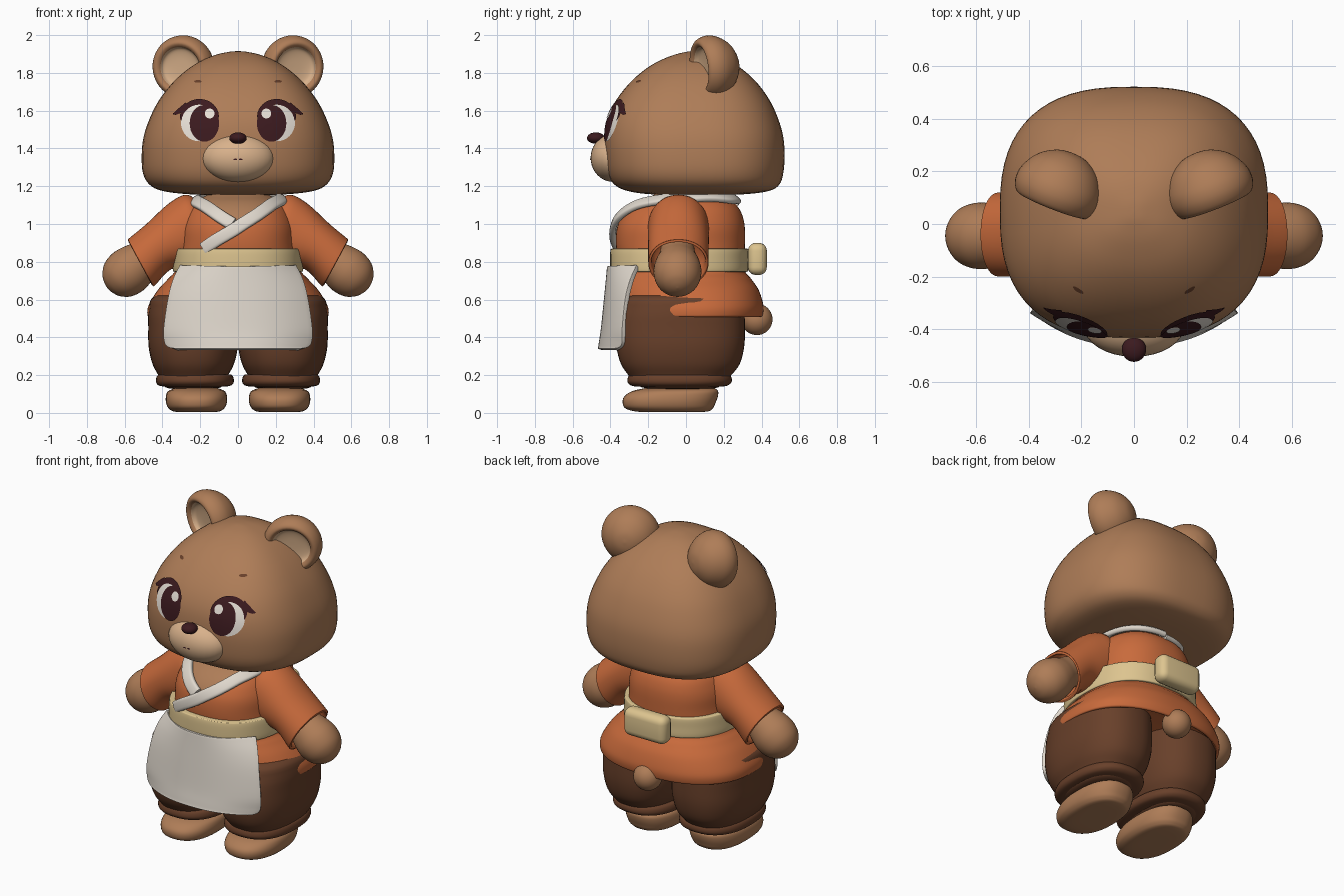
import bpy, bmesh, math
from mathutils import Vector as V
from mathutils.bvhtree import BVHTree

if "Cube" in bpy.data.objects:
    bpy.data.objects.remove(bpy.data.objects["Cube"])


def colour(name, r, g, b):
    m = bpy.data.materials.new(name)
    m.diffuse_color = [(c / 255) ** 2.2 for c in (r, g, b)] + [1]
    m.use_nodes = True
    m.node_tree.nodes["Principled BSDF"].inputs["Base Color"].default_value = m.diffuse_color
    return m


FUR = colour("brown fur", 173, 124, 88)
CREAM = colour("cream fur", 216, 176, 138)
ORANGE = colour("orange cloth", 199, 106, 62)
PANTS = colour("dark brown cloth", 104, 66, 46)
APRON = colour("off white cloth", 222, 214, 203)
BELT = colour("straw cloth", 220, 195, 142)
DARK = colour("dark plum", 62, 32, 36)
WHITE = colour("eye white", 240, 232, 222)


def finish(name, bm, mats, rule=None):
    bmesh.ops.recalc_face_normals(bm, faces=bm.faces)
    for f in bm.faces:
        f.smooth = True
        if rule:
            f.material_index = rule(f.calc_center_median())
    me = bpy.data.meshes.new(name)
    tree = BVHTree.FromBMesh(bm)
    bm.to_mesh(me)
    bm.free()
    for m in mats:
        me.materials.append(m)
    ob = bpy.data.objects.new(name, me)
    bpy.context.collection.objects.link(ob)
    return ob, tree


def spline(keys, sub):
    """Catmull-Rom through tuples of vectors."""
    out = []
    for i in range(len(keys) - 1):
        four = [keys[max(0, min(len(keys) - 1, i + k))] for k in (-1, 0, 1, 2)]
        for s in range(sub):
            t = s / sub
            out.append(tuple(0.5 * (2 * b + (c - a) * t + (2 * a - 5 * b + 4 * c - d) * t * t
                                    + (3 * b - a - 3 * c + d) * t ** 3) for a, b, c, d in zip(*four)))
    return out + [keys[-1]]


def loft(name, keys, mats, e=2.4, n=48, sub=4, rule=None):
    """Skin over superellipse rings given as (centre, half axis, half axis)."""
    bm, rows = bmesh.new(), []
    for c, u, v in spline(keys, sub):
        row = []
        for i in range(n):
            a = 2 * math.pi * i / n
            p, q = (math.copysign(abs(w) ** (2 / e), w) for w in (math.cos(a), math.sin(a)))
            row.append(bm.verts.new(c + u * p + v * q))
        rows.append(row)
    for a, b in zip(rows, rows[1:]):
        for i in range(n):
            bm.faces.new((a[i], a[(i + 1) % n], b[(i + 1) % n], b[i]))
    bm.faces.new(rows[0])
    bm.faces.new(rows[-1])
    return finish(name, bm, mats, rule)


def stack(name, rows, mats, cx=0, **kw):
    """Loft upwards from rows of height, half width, front y, back y."""
    return loft(name, [(V((cx, (f + b) / 2, z)), V((w, 0, 0)), V((0, (b - f) / 2, 0)))
                       for z, w, f, b in rows], mats, **kw)


def turned(name, o, axis, prof, mats, **kw):
    """Round shape about a slanted axis from rows of distance, radius."""
    a = axis.normalized()
    u = a.cross(V((0, 0, 1))).normalized()
    w = a.cross(u)
    return loft(name, [(o + a * h, u * r, w * r) for h, r in prof], mats, e=2, n=40, **kw)


def ball(name, loc, size, mat):
    bm = bmesh.new()
    bmesh.ops.create_uvsphere(bm, u_segments=32, v_segments=20, radius=1)
    for v in bm.verts:
        v.co = V(loc) + V(a * b for a, b in zip(v.co, size))
    return finish(name, bm, [mat])


# Head, muzzle and nose
head, head_tree = stack("head", [
    (1.15, .005, .05, .06), (1.157, .25, -.18, .30), (1.175, .40, -.31, .44), (1.21, .47, -.38, .495),
    (1.27, .503, -.415, .515), (1.36, .51, -.43, .522), (1.46, .50, -.432, .515), (1.56, .467, -.415, .487),
    (1.66, .415, -.367, .44), (1.76, .335, -.285, .365), (1.84, .237, -.185, .27), (1.89, .135, -.08, .18),
    (1.911, .05, 0, .1), (1.915, .004, .04, .05)], [FUR], e=2.6, n=64)
_, muzzle_tree = ball("muzzle", (0, -.385, 1.35), (.192, .12, .127), CREAM)
ball("nose", (0, -.477, 1.455), (.046, .047, .03), DARK)


def on_head(x, z, off, tree):
    return tree.ray_cast(V((x, -2, z)), V((0, 1, 0)))[0] + V((0, -off, 0))


def spot(name, x, z, rx, rz, off, mat, tree=head_tree):
    """Thin oval laid on the face."""
    bm, n, rings = bmesh.new(), 32, []
    for k in (.02, .25, .5, .75, 1):
        rings.append([bm.verts.new(on_head(x + rx * k * math.cos(2 * math.pi * i / n),
                                           z + rz * k * math.sin(2 * math.pi * i / n), off, tree))
                      for i in range(n)])
    bm.faces.new(rings[0])
    for a, b in zip(rings, rings[1:]):
        for i in range(n):
            bm.faces.new((a[i], a[(i + 1) % n], b[(i + 1) % n], b[i]))
    finish(name, bm, [mat])


def lash(name, pairs, mat):
    """Thin band on the face between inner and outer (x, z) points."""
    bm = bmesh.new()
    rows = [[bm.verts.new(on_head(a[0] + (b[0] - a[0]) * t, a[1] + (b[1] - a[1]) * t, .01, head_tree))
             for t in (0, .5, 1)] for a, b in pairs]
    for a, b in zip(rows, rows[1:]):
        for i in (0, 1):
            bm.faces.new((a[i], a[i + 1], b[i + 1], b[i]))
    finish(name, bm, [mat])


for s in (1, -1):
    # Eyes, lashes, brows and mouth
    spot("eye_white", s * .205, 1.535, .097, .097, .004, WHITE)
    spot("iris", s * .178, 1.533, .078, .097, .007, DARK)
    spot("eye_highlight", s * .15, 1.585, .026, .026, .01, WHITE)
    arc = []
    for i in range(25):
        t = i / 24
        a = math.radians(5 + 165 * t)
        k = .004 + .026 * math.sin(math.pi * t) ** .7
        arc.append([(s * (.203 + (.096 + j) * math.cos(a)), 1.54 + (.092 + j) * math.sin(a)) for j in (0, k)])
    lash("upper_lash", arc, DARK)
    lash("lash_flick", [[(s * x, z), (s * x2, z2)] for x, z, x2, z2 in (
        (.265, 1.61, .275, 1.645), (.305, 1.587, .315, 1.612), (.33, 1.578, .337, 1.59), (.343, 1.58, .345, 1.585))], DARK)
    spot("brow", s * .212, 1.755, .02, .007, .004, PANTS)
    spot("mouth", s * .014, 1.342, .01, .004, .003, DARK, muzzle_tree)

    # Ears: domed back, rolled rim, hollow pale front
    o, ax = V((s * .285, .14, 1.832)), V((s * .36, -.92, -.1)).normalized()
    turned("ear", o, ax, [(-.14, .003), (-.13, .06), (-.09, .122), (-.03, .16), (.02, .168), (.06, .155),
                          (.075, .135), (.065, .115), (.04, .1), (.03, .06), (.028, .003)], [FUR, CREAM],
           rule=lambda c, o=o, ax=ax: int((c - o).dot(ax) > 0 and ((c - o) - ax * (c - o).dot(ax)).length < .112))

    # Sleeves with hollow cuffs
    loft("sleeve", [(V((s * x, -.04, z)), V((s * hx, 0, hz)), V((0, ry, 0))) for x, z, hx, hz, ry in (
        (.14, 1.0, .003, .01, .01), (.17, 1.0, .03, .10, .10), (.22, .99, .05, .165, .155),
        (.30, .945, .065, .165, .162), (.42, .88, .065, .12, .16), (.505, .802, .068, .125, .16),
        (.515, .795, .066, .122, .157), (.513, .797, .058, .108, .143), (.45, .85, .05, .095, .125),
        (.44, .86, .003, .005, .005))], [ORANGE], e=2.1)

    # Arms and paws
    turned("arm", V((s * .44, -.045, .86)), V((s * .145, 0, -.115)), [
        (0, .09), (.06, .1), (.12, .118), (.185, .127), (.25, .112), (.295, .075), (.315, .035), (.321, .003)], [FUR])

    # Trouser legs, gathered hems, ankles and feet
    stack("trouser_leg", [(.125, .005, -.03, -.02), (.13, .13, -.21, .15), (.16, .165, -.27, .2), (.2, .185, -.305, .24),
                          (.26, .216, -.345, .285), (.35, .236, -.368, .308), (.45, .238, -.37, .312),
                          (.55, .235, -.35, .305), (.62, .2, -.3, .27), (.65, .005, -.03, -.02)], [PANTS], cx=s * .237)
    stack("trouser_hem", [(.14, .17, -.27, .2), (.147, .195, -.295, .225), (.165, .206, -.31, .242),
                          (.19, .203, -.307, .24), (.203, .19, -.295, .225), (.205, .16, -.27, .2)], [PANTS], cx=s * .228)
    stack("foot", [(.004, .005, -.09, -.08), (.006, .11, -.25, .1), (.022, .145, -.317, .14), (.05, .16, -.335, .155),
                   (.085, .162, -.328, .168), (.115, .15, -.285, .17), (.133, .11, -.21, .15), (.15, .1, -.16, .13),
                   (.19, .1, -.14, .12)], [FUR], cx=s * .22)

# Jacket with flared skirt; fur shows in the neckline
_, jacket_tree = stack("jacket", [
    (.56, .005, 0, .01), (.555, .40, -.32, .33), (.515, .455, -.35, .385), (.508, .47, -.363, .397), (.52, .48, -.37, .408),
    (.57, .473, -.37, .41), (.65, .425, -.365, .385), (.71, .37, -.355, .345), (.76, .33, -.35, .31), (.88, .311, -.37, .312),
    (.97, .306, -.367, .312), (1.03, .29, -.345, .303), (1.08, .265, -.305, .282), (1.12, .225, -.25, .245),
    (1.15, .17, -.18, .19), (1.18, .12, -.12, .13)], [ORANGE, FUR], n=96, sub=6,
    rule=lambda c: int(c.z > 1.145 or (c.y < 0 and abs(c.x) < (c.z - .985) / .63)))


# Crossed collar bands, laid on the jacket
def collar(name, pts, lift):
    pts = [p[0] for p in spline([(V(p),) for p in pts], 4)]
    hits = [jacket_tree.find_nearest(p) for p in pts]
    pos = [h[0] + h[1] * lift for h in hits]
    rings = []
    for i, p in enumerate(pos):
        t = (pos[min(i + 1, len(pos) - 1)] - pos[max(i - 1, 0)]).normalized()
        nrm = sum((h[1] for h in hits[max(0, i - 2):i + 3]), V()).normalized()
        rings.append((p, t.cross(nrm).normalized() * .035, nrm * .017))
    first, last = rings[0], rings[-1]
    rings = [(first[0], first[1] * .6, first[2] * .4)] + rings + [(last[0], last[1] * .8, last[2] * .4)]
    loft(name, rings, [APRON], e=3.2, n=20, sub=2)


collar("collar_under", [(0, .25, 1.12), (-.14, .21, 1.12), (-.215, .05, 1.125), (-.22, -.13, 1.12),
                        (-.17, -.25, 1.09), (-.1, -.34, 1.045), (-.03, -.37, 1.0)], .008)
collar("collar_over", [(0, .25, 1.12), (.14, .21, 1.12), (.215, .05, 1.125), (.22, -.13, 1.12),
                       (.17, -.25, 1.09), (.1, -.34, 1.045), (0, -.37, .98), (-.1, -.36, .92), (-.175, -.34, .87)], .02)

# Belt and its knot at the back
stack("belt", [(.745, .29, -.34, .28), (.747, .335, -.39, .32), (.757, .345, -.4, .33), (.81, .344, -.402, .33),
               (.86, .34, -.4, .33), (.87, .331, -.39, .32), (.872, .29, -.34, .28)], [BELT], n=64)
bm = bmesh.new()
bmesh.ops.create_cube(bm, size=1)
for v in bm.verts:
    v.co = V((v.co.x * .29, .378 + v.co.y * .1, .815 + v.co.z * .17))
bmesh.ops.bevel(bm, geom=bm.edges[:], offset=.042, segments=5, profile=.5, affect='EDGES')
finish("belt_knot", bm, [BELT])

# Apron: curved sheet with rounded lower corners
bm, grid = bmesh.new(), []
for (z, w, y, d) in spline([(.775, .30, -.405, .15), (.7, .338, -.412, .125), (.6, .365, -.422, .11), (.45, .387, -.437, .11),
                            (.375, .383, -.448, .12), (.348, .362, -.452, .11), (.336, .325, -.455, .085)], 4):
    us = [i / 16 for i in range(-16, 17)]
    grid.append([bm.verts.new((u * w, y + d * abs(u) ** 2.4, z)) for u in us])
for a, b in zip(grid, grid[1:]):
    for i in range(32):
        bm.faces.new((a[i], b[i], b[i + 1], a[i + 1]))
apron, _ = finish("apron", bm, [APRON])
sol = apron.modifiers.new("thickness", 'SOLIDIFY')
sol.thickness, sol.offset = .026, 0
bev = apron.modifiers.new("soft_edge", 'BEVEL')
bev.width, bev.segments, bev.angle_limit = .009, 3, math.radians(50)

# Tail
ball("tail", (0, .375, .495), (.083, .083, .083), FUR)

bpy.ops.object.select_all(action='SELECT')
bpy.context.view_layer.objects.active = head
bpy.ops.object.shade_smooth_by_angle(angle=math.radians(50))
